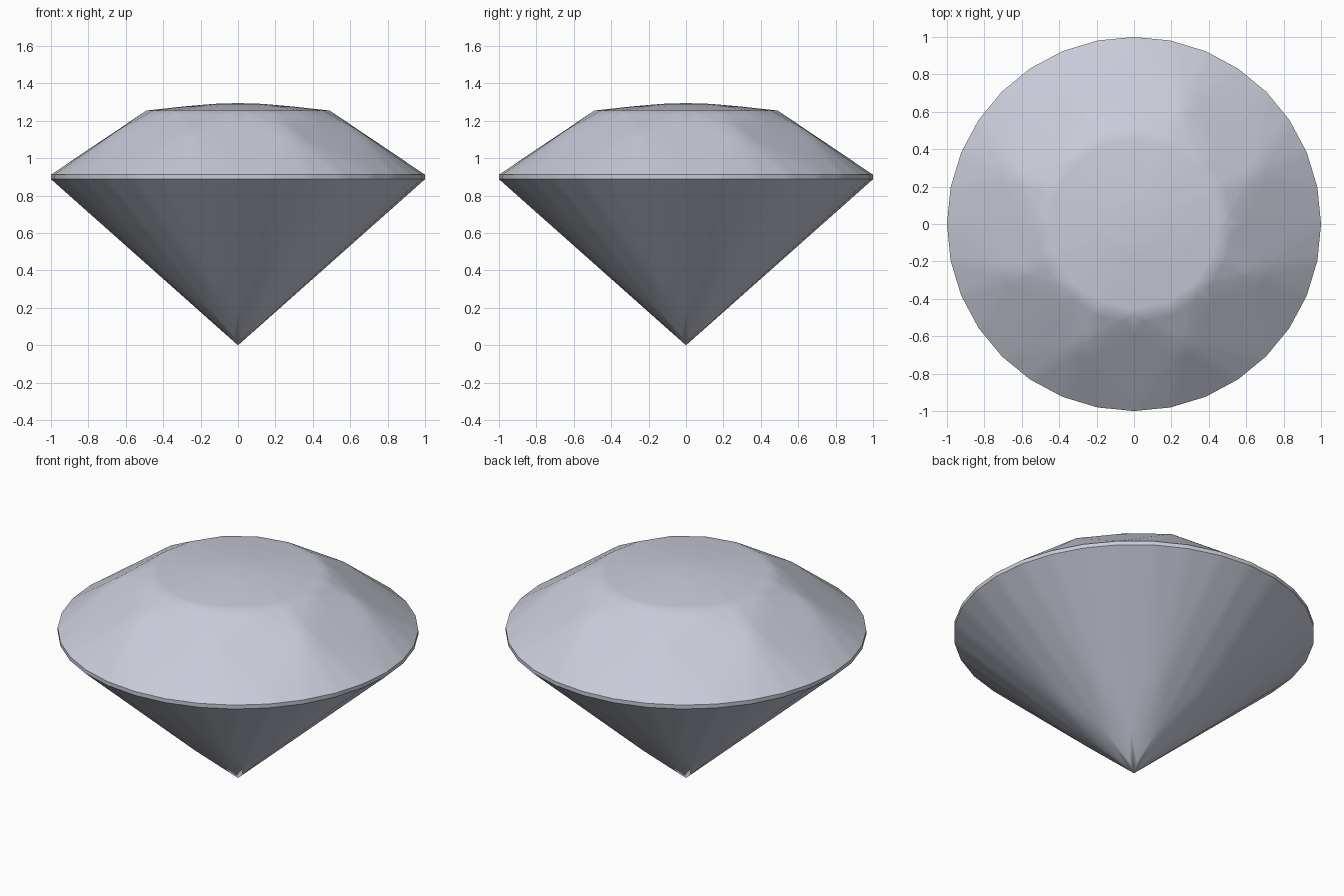
import bpy, bmesh, math

if "Cube" in bpy.data.objects:
    bpy.data.objects.remove(bpy.data.objects["Cube"])

def pt(bm, r, deg, z):
    a = math.radians(deg)
    return bm.verts.new((r * math.cos(a), r * math.sin(a), z))

def ring(bm, r, z, n, start=0.0):
    return [pt(bm, r, start + 360 * i / n, z) for i in range(n)]

bm = bmesh.new()
tri = lambda *v: bm.faces.new(v)

# key rings
N = 32
top = ring(bm, 1.0, 0.912, N)             # girdle top edge
bot = ring(bm, 1.0, 0.888, N)             # girdle bottom edge
table = ring(bm, 0.49, 1.255, 16)         # rim of the table
crown = ring(bm, 0.69, 1.152, 8, 22.5)    # side corners of crown kites
pav = ring(bm, 0.28, 0.237, 8, 22.5)      # side corners of pavilion kites
culet = bm.verts.new((0, 0, 0))

for i in range(N):                        # girdle band
    j = (i + 1) % N
    tri(bot[i], bot[j], top[j], top[i])

for k in range(8):
    k1 = (k + 1) % 8
    g = [(4 * k + i) % N for i in range(5)]
    # crown: kite halves, star facets, girdle facets
    tri(table[2 * k], crown[k - 1], top[g[0]])
    tri(table[2 * k], top[g[0]], crown[k])
    tri(table[2 * k], crown[k], table[2 * k + 1])
    tri(table[2 * k + 1], crown[k], table[(2 * k + 2) % 16])
    # pavilion: kite halves
    tri(culet, bot[g[0]], pav[k - 1])
    tri(culet, pav[k], bot[g[0]])
    for i in range(4):
        tri(crown[k], top[g[i]], top[g[i + 1]])
        tri(pav[k], bot[g[i + 1]], bot[g[i]])

# gently domed table
prev = table
for r, z in ((0.3, 1.276), (0.13, 1.291)):
    cur = ring(bm, r, z, 16)
    for i in range(16):
        j = (i + 1) % 16
        tri(prev[i], prev[j], cur[j], cur[i])
    prev = cur
peak = bm.verts.new((0, 0, 1.295))
for i in range(16):
    tri(prev[i], prev[(i + 1) % 16], peak)

# finer grid keeps facets flat while creases shade softly
bmesh.ops.triangulate(bm, faces=[f for f in bm.faces if len(f.verts) > 3])
bmesh.ops.subdivide_edges(bm, edges=bm.edges[:], cuts=4, use_grid_fill=True)
bmesh.ops.recalc_face_normals(bm, faces=bm.faces[:])

me = bpy.data.meshes.new("gemstone")
bm.to_mesh(me)
bm.free()
gem = bpy.data.objects.new("gemstone", me)
bpy.context.collection.objects.link(gem)

mat = bpy.data.materials.new("pale blue grey")
mat.diffuse_color = (0.58, 0.60, 0.69, 1)
mat.use_nodes = True
mat.node_tree.nodes["Principled BSDF"].inputs["Base Color"].default_value = mat.diffuse_color
me.materials.append(mat)

bpy.context.view_layer.objects.active = gem
gem.select_set(True)
bpy.ops.object.shade_smooth_by_angle(angle=math.radians(35))
